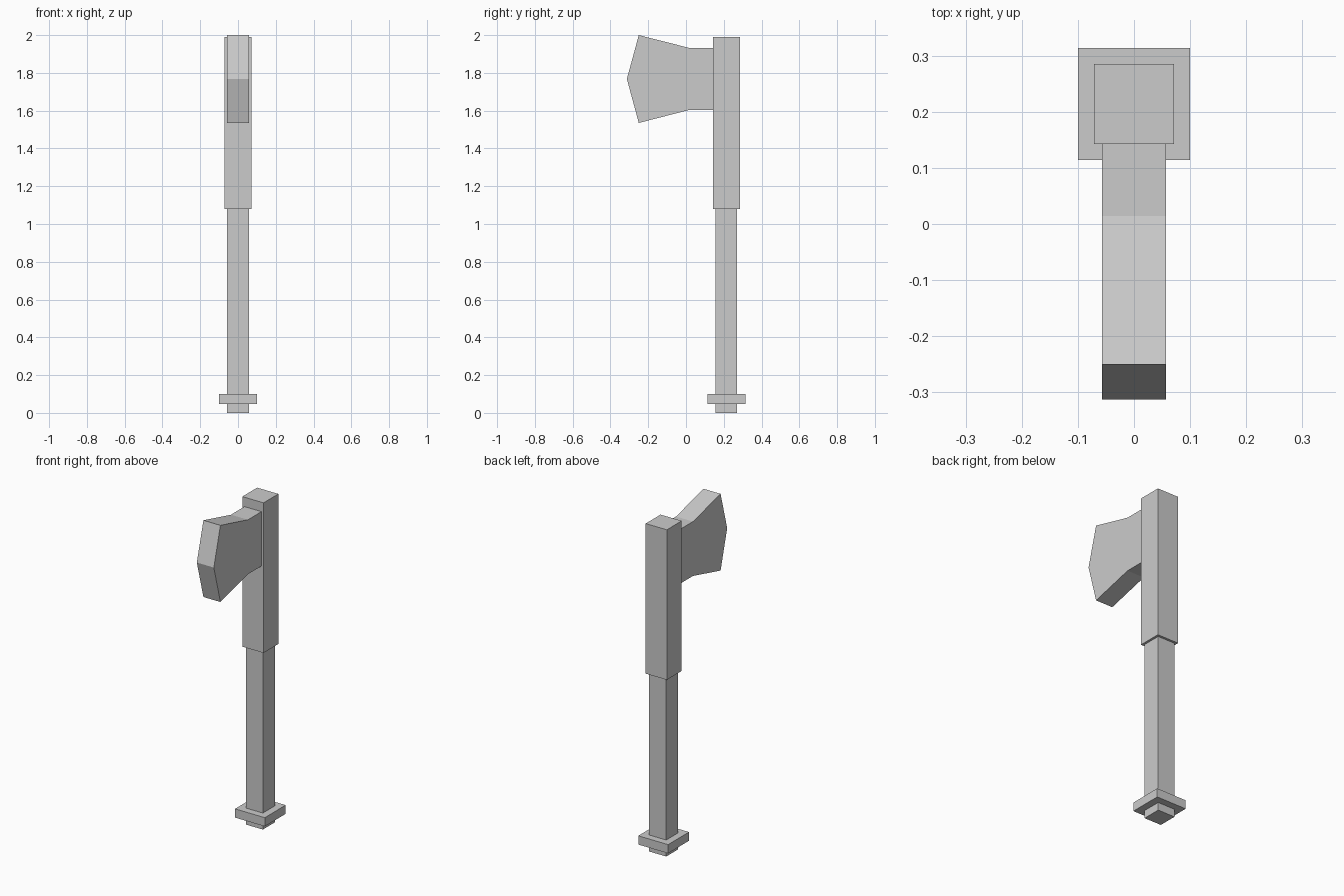
import bpy
import bmesh

if "Cube" in bpy.data.objects:
    bpy.data.objects.remove(bpy.data.objects["Cube"])

grey = bpy.data.materials.new("light_grey")
grey.diffuse_color = (0.6, 0.6, 0.6, 1.0)
grey.use_nodes = True
grey.node_tree.nodes["Principled BSDF"].inputs["Base Color"].default_value = grey.diffuse_color

SHAFT_Y = 0.214  # the shaft stands behind the centre, the blade points forward


def prism(name, profile, half_width):
    """Extrude a (y, z) profile symmetrically along x."""
    bm = bmesh.new()
    face = bm.faces.new([bm.verts.new((-half_width, y, z)) for y, z in profile])
    ext = bmesh.ops.extrude_face_region(bm, geom=[face])
    verts = [v for v in ext["geom"] if isinstance(v, bmesh.types.BMVert)]
    bmesh.ops.translate(bm, verts=verts, vec=(2 * half_width, 0, 0))
    bmesh.ops.recalc_face_normals(bm, faces=bm.faces)
    mesh = bpy.data.meshes.new(name)
    bm.to_mesh(mesh)
    bm.free()
    mesh.materials.append(grey)
    obj = bpy.data.objects.new(name, mesh)
    bpy.context.collection.objects.link(obj)
    return obj


def square_bar(name, half, z0, z1):
    """Upright square bar centred on the shaft axis."""
    a, b = SHAFT_Y - half, SHAFT_Y + half
    return prism(name, [(a, z0), (b, z0), (b, z1), (a, z1)], half)


# Handle, pommel collar and thicker head shaft
square_bar("handle", 0.057, 0.0, 1.08)
square_bar("pommel_collar", 0.10, 0.047, 0.10)
square_bar("head_shaft", 0.071, 1.08, 1.99)

# Axe blade: straight neck flaring to a pointed cutting edge
prism("axe_blade", [(0.143, 1.603), (0.014, 1.603), (-0.25, 1.535),
                    (-0.313, 1.768), (-0.25, 2.0), (0.014, 1.933),
                    (0.143, 1.933)], 0.057)
